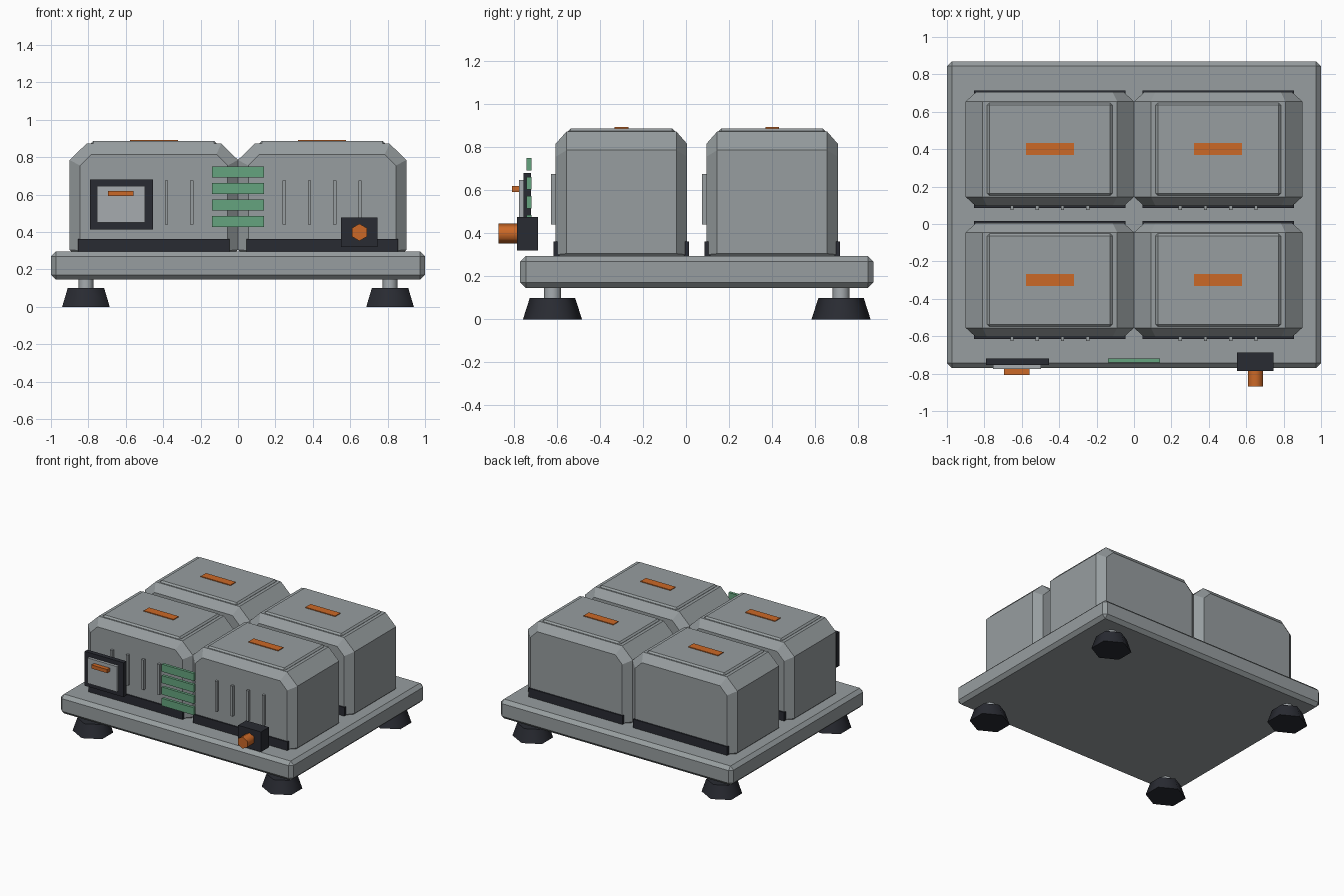
import bpy, bmesh, math
from mathutils import Matrix

cube = bpy.data.objects.get("Cube")
if cube:
    bpy.data.objects.remove(cube, do_unlink=True)


def material(name, r, g, b):
    m = bpy.data.materials.new(name)
    m.use_nodes = True
    m.diffuse_color = (r, g, b, 1)
    m.node_tree.nodes["Principled BSDF"].inputs["Base Color"].default_value = (r, g, b, 1)
    return m


GREY = material("casing grey", 0.31, 0.34, 0.35)
LIGHT = material("light grey", 0.38, 0.41, 0.43)
BLACK = material("charcoal", 0.022, 0.024, 0.032)
ORANGE = material("signal orange", 0.60, 0.14, 0.02)
GREEN = material("fin green", 0.13, 0.37, 0.21)


def finish(name, bm, mat, smooth=False):
    bmesh.ops.recalc_face_normals(bm, faces=bm.faces)
    mesh = bpy.data.meshes.new(name)
    bm.to_mesh(mesh)
    bm.free()
    mesh.materials.append(mat)
    obj = bpy.data.objects.new(name, mesh)
    bpy.context.collection.objects.link(obj)
    if smooth:
        bpy.ops.object.select_all(action='DESELECT')
        obj.select_set(True)
        bpy.context.view_layer.objects.active = obj
        bpy.ops.object.shade_smooth_by_angle(angle=math.radians(65))
    return obj


def box(name, mat, x, y, z, bevel=0):
    """Box from (low, high) ranges, with optional chamfered edges."""
    bm = bmesh.new()
    bmesh.ops.create_cube(bm, size=1)
    for v in bm.verts:
        v.co = [r[0] if c < 0 else r[1] for c, r in zip(v.co, (x, y, z))]
    if bevel:
        bmesh.ops.bevel(bm, geom=bm.edges[:], offset=bevel, segments=1, affect='EDGES')
    return finish(name, bm, mat)


def around(c, half):
    return (c - half, c + half)


def drum(name, mat, sides, r_low, r_high, depth, matrix, smooth=True):
    bm = bmesh.new()
    bmesh.ops.create_cone(bm, cap_ends=True, segments=sides, radius1=r_low,
                          radius2=r_high, depth=depth, matrix=matrix)
    return finish(name, bm, mat, smooth)


def casing(name, cx, cy):
    """Chamfered profile swept front to back, narrowed at both ends."""
    half = [(0.43, 0.285), (0.45, 0.305), (0.45, 0.785), (0.36, 0.872)]
    small = [(0.38, 0.29), (0.395, 0.30), (0.395, 0.755), (0.335, 0.815)]
    bm = bmesh.new()
    rings = []
    for dy, pts in ((-0.305, small), (-0.255, half), (0.255, half), (0.305, small)):
        outline = pts + [(-x, z) for x, z in reversed(pts)]
        rings.append([bm.verts.new((cx + x, cy + dy, z)) for x, z in outline])
    for a, b in zip(rings, rings[1:]):
        for i in range(len(a)):
            j = (i + 1) % len(a)
            bm.faces.new((a[i], a[j], b[j], b[i]))
    bm.faces.new(rings[0])
    bm.faces.new(rings[-1])
    finish(name, bm, GREY)


# Base tray
box("base_tray", GREY, (-1, 1), (-0.77, 0.87), (0.145, 0.295), 0.026)

# Four casings with lid, label, skirt and front ribs
for side, cx in (("right", -0.45), ("left", 0.45)):
    for row, cy in (("front", -0.30), ("back", 0.40)):
        tag = row + "_" + side
        casing("casing_" + tag, cx, cy)
        box("lid_" + tag, GREY, around(cx, 0.335), around(cy, 0.248), (0.85, 0.886), 0.012)
        box("label_" + tag, ORANGE, around(cx, 0.128), around(cy, 0.032), (0.88, 0.892))
        box("skirt_" + tag, BLACK, around(cx, 0.405), around(cy, 0.315), (0.29, 0.362))
        for k in range(4):
            x = cx + (k - 1.5) * 0.135
            box(f"rib_{tag}_{k + 1}", GREY, around(x, 0.009),
                (cy - 0.326, cy - 0.295), (0.44, 0.675))

# Feet with stems
for side, x in (("right", -0.813), ("left", 0.813)):
    for row, y in (("front", -0.62), ("back", 0.72)):
        tag = row + "_" + side
        stretch = Matrix.Diagonal((1.07, 1, 1, 1))
        drum("foot_" + tag, BLACK, 6, 0.137, 0.105, 0.1,
             Matrix.Translation((x, y, 0.05)) @ stretch)
        drum("stem_" + tag, LIGHT, 8, 0.04, 0.04, 0.08, Matrix.Translation((x, y, 0.13)))

# Display panel
box("display_frame", BLACK, (-0.79, -0.455), (-0.754, -0.72), (0.413, 0.68))
box("display_screen", LIGHT, (-0.753, -0.498), (-0.775, -0.75), (0.45, 0.647))
box("display_bar", ORANGE, (-0.695, -0.56), (-0.807, -0.77), (0.592, 0.62))

# Stack of fins
for k in range(4):
    box(f"fin_{k + 1}", GREEN, around(0, 0.138), (-0.74, -0.718),
        around(0.455 + k * 0.0885, 0.029))

# Control block and knob
box("control_block", BLACK, (0.551, 0.747), (-0.785, -0.687), (0.32, 0.476))
drum("control_knob", ORANGE, 6, 0.046, 0.046, 0.1,
     Matrix.Translation((0.649, -0.82, 0.398)) @ Matrix.Rotation(math.radians(90), 4, 'X'))
